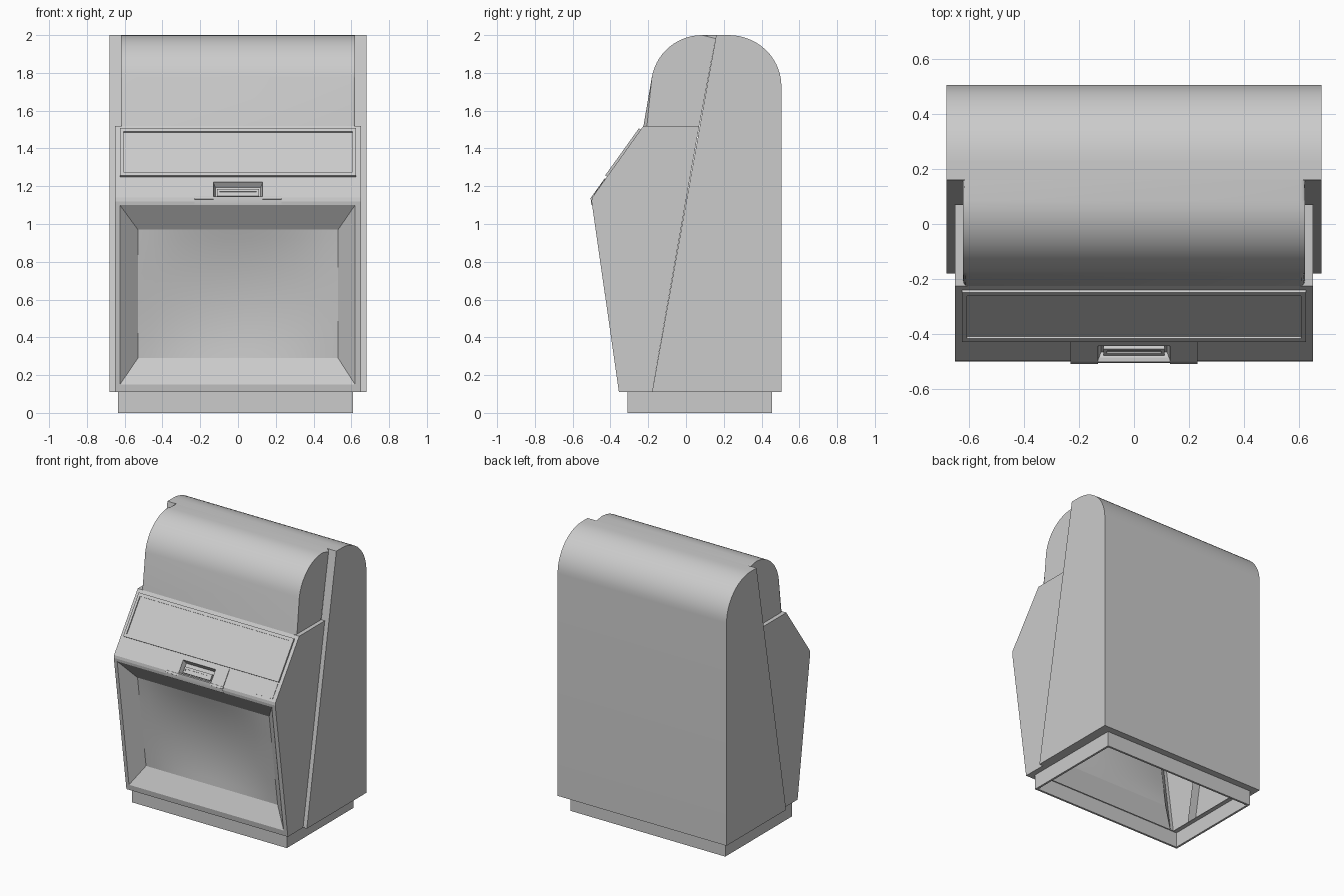
import bpy, bmesh
from math import sin, cos, radians
from mathutils import Vector

old = bpy.data.objects.get("Cube")
if old:
    bpy.data.objects.remove(old, do_unlink=True)

# single body colour
grey = bpy.data.materials.new("plain_grey")
grey.use_nodes = True
colour = (0.6, 0.6, 0.6, 1)
grey.diffuse_color = colour
grey.node_tree.nodes["Principled BSDF"].inputs["Base Color"].default_value = colour


def finish(bm, name, smooth=None, recalc=True):
    if recalc:
        bmesh.ops.recalc_face_normals(bm, faces=bm.faces[:])
    mesh = bpy.data.meshes.new(name)
    bm.to_mesh(mesh)
    bm.free()
    mesh.materials.append(grey)
    obj = bpy.data.objects.new(name, mesh)
    bpy.context.collection.objects.link(obj)
    if smooth:
        bpy.ops.object.select_all(action='DESELECT')
        obj.select_set(True)
        bpy.context.view_layer.objects.active = obj
        bpy.ops.object.shade_smooth_by_angle(angle=radians(smooth))
    return obj


def prism(profile, x0, x1, skip=()):
    """Side profile (y, z) spanned across x, leaving out the walls in skip."""
    bm = bmesh.new()
    sides = [[bm.verts.new((x, y, z)) for y, z in profile] for x in (x0, x1)]
    a, b = sides
    n = len(profile)
    bm.faces.new(a)
    bm.faces.new(b[::-1])
    for i in range(n):
        if i not in skip:
            j = (i + 1) % n
            bm.faces.new((a[i], b[i], b[j], a[j]))
    return bm, a, b


def arc(cy, cz, ry, rz, start, end, steps=14):
    angles = [radians(start + (end - start) * i / steps) for i in range(steps + 1)]
    return [(cy + ry * cos(t), cz + rz * sin(t)) for t in angles]


def box(name, x, y, z):
    rect = [(y[0], z[0]), (y[1], z[0]), (y[1], z[1]), (y[0], z[1])]
    finish(prism(rect, *x)[0], name)


def rings(bm, outer, *inner):
    """Join loops of four corners; returns the last loop."""
    for corners in inner:
        loop = [bm.verts.new(c) for c in corners]
        for i in range(4):
            j = (i + 1) % 4
            bm.faces.new((outer[i], outer[j], loop[j], loop[i]))
        outer = loop
    return outer


# positions on the sloping console
slope_low, slope_high = Vector((0, -0.497, 1.14)), Vector((0, -0.225, 1.52))
slope_dir = (slope_high - slope_low).normalized()
slope_out = Vector((0, -slope_dir.z, slope_dir.y))


def on_slope(x, z, h=0):
    p = slope_low + slope_dir * ((z - slope_low.z) / slope_dir.z) + slope_out * h
    return Vector((x, p.y, p.z))


def slope_rect(x0, x1, z0, z1, h):
    return [on_slope(x, z, h) for x, z in ((x0, z0), (x1, z0), (x1, z1), (x0, z1))]


def slab(name, x0, x1, z0, z1, h, base=0, rim=0, sink=0):
    bm = bmesh.new()
    first = [bm.verts.new(c) for c in slope_rect(x0, x1, z0, z1, base)]
    loops = [slope_rect(x0, x1, z0, z1, h)]
    if rim:
        area = (x0 + rim, x1 - rim, z0 + rim, z1 - rim)
        loops += [slope_rect(*area, h), slope_rect(*area, h - sink)]
    bm.faces.new(rings(bm, first, *loops))
    finish(bm, name)


# rear shell with rounded back and exposed slanting front edges
profile = [(-0.18, 0.11), (0.505, 0.11)] + arc(0.225, 1.73, 0.28, 0.27, 0, 90) + [(0.16, 2.0)]
bm, a, b = prism(profile, -0.68, 0.68, (0, len(profile) - 1))
for side in (a, b):
    inner = []
    for v in (side[0], side[-1]):
        inner.append(bm.verts.new((v.co.x * 0.91, v.co.y, v.co.z)))
    bm.faces.new((side[0], side[-1], inner[1], inner[0]))
finish(bm, "rear_shell", 30)

# domed hood with softened side edges
profile = [(0.07, 1.52), (-0.225, 1.52)] + arc(0.085, 1.73, 0.27, 0.27, 170, 90) + [(0.16, 2.0)]
bm, a, b = prism(profile, -0.62, 0.62, (0, len(profile) - 1))
rim = [e for e in bm.edges if not e.is_boundary
       and abs(e.verts[0].co.x - e.verts[1].co.x) < 0.01]
bmesh.ops.bevel(bm, geom=rim, offset=0.018, segments=3, profile=0.5, affect='EDGES')
finish(bm, "hood", 40)


# front cabinet with display recess and coin pocket
def front_y(z):
    return -0.355 - 0.1436 * (z - 0.11)


def front_rect(x0, x1, z0, z1, depth):
    return [Vector((x, front_y(z) + depth, z))
            for x, z in ((x0, z0), (x1, z0), (x1, z1), (x0, z1))]


profile = [(-0.18, 0.11), (-0.355, 0.11), (-0.5, 1.12),
           (-0.497, 1.14), (-0.225, 1.52), (0.07, 1.52)]
bm, a, b = prism(profile, -0.65, 0.65, (0, 1, 3, 5))
panel = front_rect(-0.53, 0.53, 0.29, 0.97, 0.08)
rings(bm, [a[1], b[1], b[2], a[2]], front_rect(-0.625, 0.62, 0.15, 1.1, 0), panel)
pocket = rings(bm, [a[3], b[3], b[4], a[4]],
               slope_rect(-0.13, 0.13, 1.145, 1.22, 0),
               slope_rect(-0.12, 0.12, 1.15, 1.21, -0.03))
bm.faces.new(pocket)
finish(bm, "front_cabinet")

# gently dished panel at the back of the recess
bm = bmesh.new()
n = 14
grid = []
for j in range(n + 1):
    v = j / n
    row = []
    for i in range(n + 1):
        u = i / n
        p = panel[0].lerp(panel[1], u).lerp(panel[3].lerp(panel[2], u), v)
        p.y += 0.04 * 16 * u * (1 - u) * v * (1 - v)
        row.append(bm.verts.new(p))
    grid.append(row)
for j in range(n):
    for i in range(n):
        bm.faces.new((grid[j][i], grid[j][i + 1], grid[j + 1][i + 1], grid[j + 1][i]))
finish(bm, "recess_panel", 60, recalc=False)

# console: title frame, coin surround, flap and card plate
slab("title_frame", -0.625, 0.625, 1.25, 1.5, 0.012, rim=0.018, sink=0.008)
for name, s in (("left_coin_surround", 1), ("right_coin_surround", -1)):
    slab(name, *sorted((s * 0.13, s * 0.23)), 1.13, 1.24, 0.005)
slab("coin_surround_top", -0.13, 0.13, 1.22, 1.24, 0.005)
slab("coin_flap", -0.11, 0.11, 1.155, 1.19, -0.01, base=-0.03, rim=0.012, sink=0.006)
slab("card_plate", 0.45, 0.62, 1.155, 1.24, 0.003)
lip = [(-0.49, 1.1), (-0.501, 1.1), (-0.504, 1.12), (-0.501, 1.145), (-0.485, 1.145)]
finish(prism(lip, -0.23, 0.23)[0], "coin_lip", 40)

# underside rim
for name, s in (("left", 1), ("right", -1)):
    box(name + "_rear_rim", sorted((s * 0.59, s * 0.68)), (-0.18, 0.505), (0.11, 0.115))
    box(name + "_front_rim", sorted((s * 0.59, s * 0.65)), (-0.355, -0.18), (0.11, 0.115))
box("rear_rim", (-0.59, 0.59), (0.435, 0.505), (0.11, 0.115))
box("front_rim", (-0.59, 0.59), (-0.355, -0.29), (0.11, 0.115))

# open plinth frame
box("plinth_front", (-0.635, 0.61), (-0.31, -0.295), (0, 0.11))
box("plinth_back", (-0.635, 0.61), (0.44, 0.455), (0, 0.11))
box("plinth_right", (-0.635, -0.62), (-0.295, 0.44), (0, 0.11))
box("plinth_left", (0.595, 0.61), (-0.295, 0.44), (0, 0.11))
